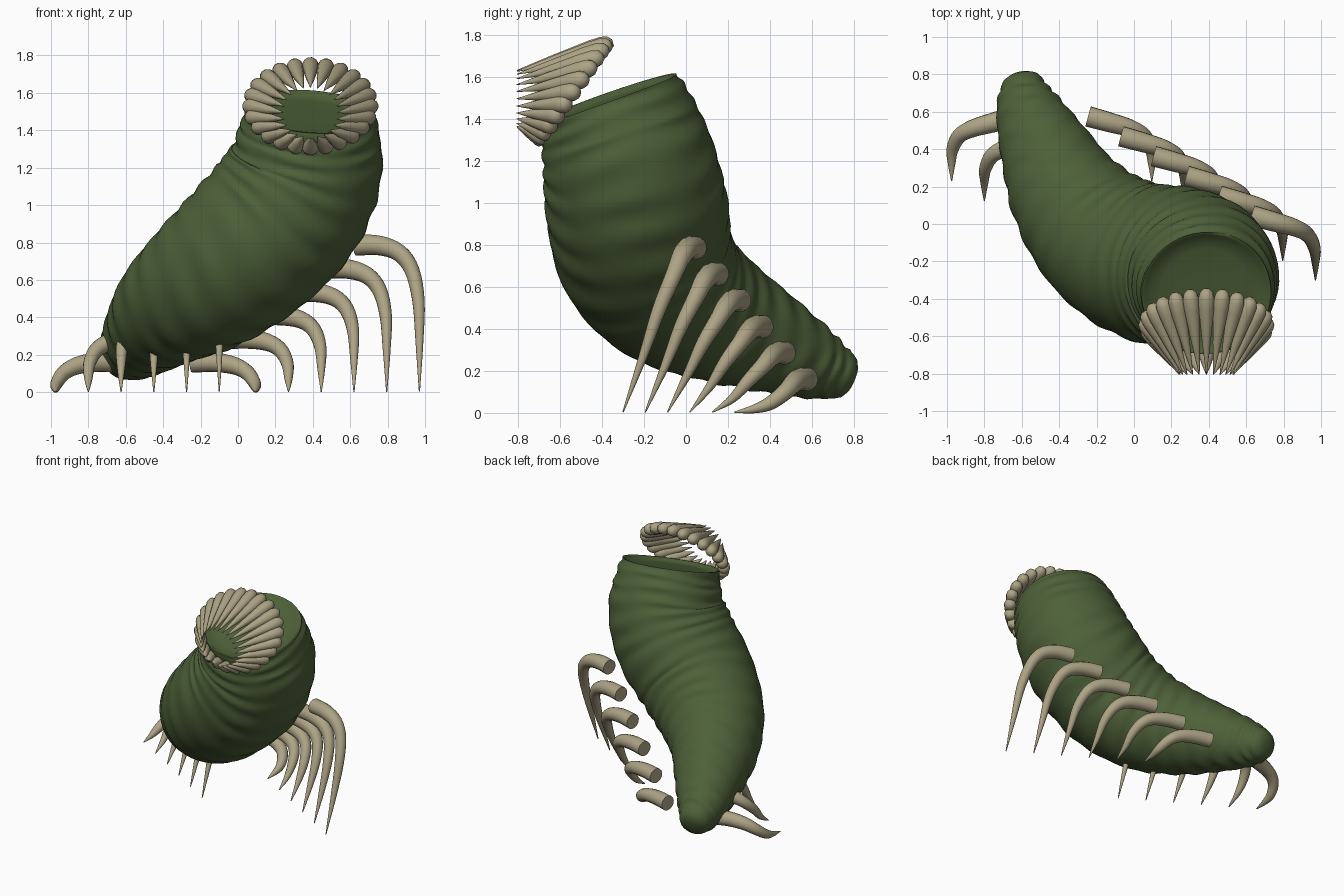
import bpy, bmesh, math
from mathutils import Vector

if "Cube" in bpy.data.objects:
    bpy.data.objects.remove(bpy.data.objects["Cube"])


def material(name, rgb):
    m = bpy.data.materials.new(name)
    m.diffuse_color = (*rgb, 1)
    m.use_nodes = True
    m.node_tree.nodes["Principled BSDF"].inputs["Base Color"].default_value = m.diffuse_color
    return m


GREEN = material("mossy green", (0.075, 0.118, 0.04))
BONE = material("bone", (0.42, 0.37, 0.235))


def spline(points, steps):
    """Catmull-Rom through tuples of x, y, z, radius."""
    p = [Vector(q) for q in points]
    p = [2 * p[0] - p[1]] + p + [2 * p[-1] - p[-2]]
    out = []
    for i in range(1, len(p) - 2):
        a, b, c, d = p[i - 1:i + 3]
        for s in range(steps):
            t = s / steps
            out.append(0.5 * (2 * b + (c - a) * t + (2 * a - 5 * b + 4 * c - d) * t * t
                              + (3 * b - a - 3 * c + d) * t ** 3))
    out.append(p[-2])
    return out


def stations(samples):
    """Turn x, y, z, radius samples into (centre, tangent, radius)."""
    c = [Vector(s[:3]) for s in samples]
    n = len(c) - 1
    return [(c[i], (c[min(i + 1, n)] - c[max(i - 1, 0)]).normalized(), max(samples[i][3], 0.002))
            for i in range(n + 1)]


def loft(name, rings, sides, mat, angle=40, ripple=None):
    bm = bmesh.new()
    u = rings[0][1].orthogonal().normalized()
    rows = []
    for i, (c, t, r) in enumerate(rings):
        u = (u - t * u.dot(t)).normalized()
        v = t.cross(u)
        row = []
        for k in range(sides):
            a = 2 * math.pi * k / sides
            rr = r + (ripple(i, a) if ripple else 0)
            row.append(bm.verts.new(c + (u * math.cos(a) + v * math.sin(a)) * rr))
        rows.append(row)
    for a, b in zip(rows, rows[1:]):
        for k in range(sides):
            j = (k + 1) % sides
            bm.faces.new((a[k], a[j], b[j], b[k]))
    bm.faces.new(rows[0][::-1])
    bm.faces.new(rows[-1])
    bmesh.ops.recalc_face_normals(bm, faces=bm.faces)
    me = bpy.data.meshes.new(name)
    bm.to_mesh(me)
    bm.free()
    me.materials.append(mat)
    ob = bpy.data.objects.new(name, me)
    bpy.context.collection.objects.link(ob)
    bpy.ops.object.select_all(action='DESELECT')
    ob.select_set(True)
    bpy.context.view_layer.objects.active = ob
    bpy.ops.object.shade_smooth_by_angle(angle=math.radians(angle))
    return ob


# Body: softly wrinkled tube from the tail up to the neck
spine = [(-0.60, 0.75, 0.175, 0.115), (-0.565, 0.61, 0.235, 0.178), (-0.465, 0.375, 0.345, 0.253),
         (-0.34, 0.13, 0.465, 0.322), (-0.165, -0.07, 0.59, 0.382), (0.045, -0.195, 0.76, 0.42),
         (0.245, -0.235, 0.97, 0.432), (0.355, -0.27, 1.18, 0.415), (0.38, -0.32, 1.36, 0.383),
         (0.385, -0.37, 1.5, 0.345)]
tube = stations(spline(spine, 14))
c0, t0, r0 = tube[0]
tail = [(c0 - t0 * 0.05 * h, t0, r0 * w) for h, w in ((1, 0.3), (0.85, 0.6), (0.5, 0.86))]
# the neck opening leans forward and a little to the right, with a shallow dished cap
c1, r1 = tube[-1][0], tube[-1][2]
t1 = Vector((0.07, -0.33, 0.94)).normalized()
tube[-1] = (c1, t1, r1)
mouth = [(c1 - t1 * d, t1, r1 * f) for d, f in
         ((0.002, 0.96), (0.02, 0.92), (0.025, 0.7), (0.028, 0.35), (0.028, 0.05))]
last = len(tail) + len(tube) - 1


def wrinkle(i, a):
    if i < len(tail) + 2 or i >= last:
        return 0
    wave = 2 * math.pi * i / 7.5 + 1.3 * math.sin(a + 1) + 0.9 * math.sin(3 * a)
    return 0.007 * math.sin(wave) * (0.65 + 0.35 * math.sin(5 * a + i * 0.13))


loft("body", tail + tube + mouth, 48, GREEN, 60, wrinkle)

# Teeth: tilted ring of spikes narrowing towards the front
TEETH = 24
for k in range(TEETH):
    a = 2 * math.pi * k / TEETH
    s, c = math.sin(a), math.cos(a)
    base = Vector((0.387 + 0.335 * s, -0.52 + 0.155 * c, 1.53 + 0.228 * c))
    tip = Vector((0.387 + 0.145 * s, -0.805, 1.495 + 0.135 * c))
    d = (tip - base).normalized()
    rings = [(base.lerp(tip, f), d, r) for f, r in
             ((-0.04, 0.016), (0, 0.035), (0.07, 0.044), (0.2, 0.042), (0.6, 0.024), (1, 0.002))]
    loft(f"tooth_{k + 1}", rings, 12, BONE, 60)

# Legs: the same hooked claw in both rows, flatter and more drooping towards the tail
claw = [(-0.34, 0.345, 1.0, 0.056), (-0.22, 0.312, 1.0, 0.053), (-0.11, 0.28, 0.95, 0.047),
        (-0.04, 0.24, 0.83, 0.04), (-0.005, 0.17, 0.62, 0.033), (0, 0.095, 0.34, 0.021),
        (0, 0, 0.004, 0.003)]
droop = (1, 1, 1, 1.1, 1.35, 2.6)
for side, x0 in (("right", 0.97), ("left", -0.10)):
    for k in range(6):
        m = 1 if side == "right" else -1
        tx, ty, h = x0 - 0.175 * k, -0.3 + 0.106 * k, 0.785 - 0.125 * k
        path = [(tx + m * x, ty + y, max(h * z ** droop[k], r * 0.9), r) for x, y, z, r in claw]
        loft(f"{side}_leg_{k + 1}", stations(spline(path, 4)), 14, BONE, 50)
